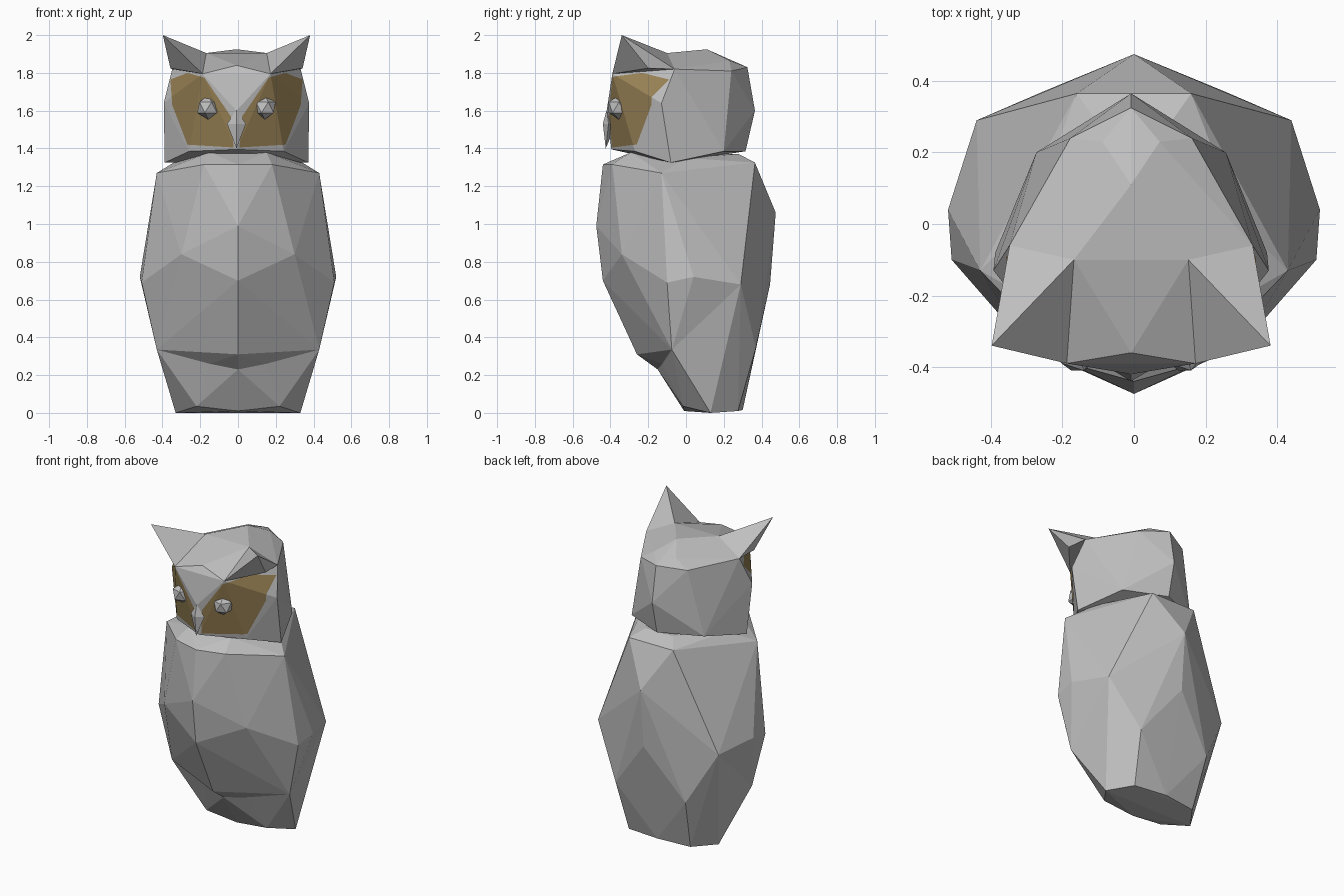
import bpy, bmesh
from mathutils import Vector

if "Cube" in bpy.data.objects:
    bpy.data.objects.remove(bpy.data.objects["Cube"])


def material(name, colour):
    m = bpy.data.materials.new(name)
    m.use_nodes = True
    m.diffuse_color = colour
    m.node_tree.nodes["Principled BSDF"].inputs["Base Color"].default_value = colour
    return m


grey = material("feather grey", (0.52, 0.52, 0.52, 1))
brown = material("face brown", (0.32, 0.225, 0.092, 1))
HEAD_X = -0.008  # the head sits slightly off the body's centre


def mirrored(points):
    """Add the -x twin of every point that is off the centre plane."""
    return points + [(-x, y, z) for x, y, z in points if x]


def hull(points):
    """Faceted convex solid around the points."""
    bm = bmesh.new()
    for p in points:
        bm.verts.new(p)
    res = bmesh.ops.convex_hull(bm, input=bm.verts)
    loose = {g for g in res["geom_interior"] + res["geom_unused"]
             if isinstance(g, bmesh.types.BMVert)}
    bmesh.ops.delete(bm, geom=list(loose), context="VERTS")
    bmesh.ops.recalc_face_normals(bm, faces=bm.faces)
    return bm


def finish(name, bm, x=0.0):
    mesh = bpy.data.meshes.new(name)
    bm.to_mesh(mesh)
    bm.free()
    mesh.materials.append(grey)
    mesh.materials.append(brown)
    ob = bpy.data.objects.new(name, mesh)
    ob.location.x = x
    bpy.context.collection.objects.link(ob)
    return ob


# Points shared by the body and the legs
hip = (0.43, -0.075, 0.335)
rump = (0.255, 0.37, 0.345)
belly_fold = [(0, -0.15, 0.23), (0.15, -0.125, 0.26)]

# Body: neck, shoulders, chest, flanks, back and belly edge
finish("body", hull(mirrored([
    (0.15, -0.29, 1.38), (0.3, 0, 1.35), (0.1, 0.28, 1.37),
    (0, -0.44, 1.315), (0.18, -0.39, 1.315), (0.43, -0.13, 1.27), (0.16, 0.365, 1.325),
    (0, -0.475, 0.99), (0, -0.44, 0.7), (0.3, -0.34, 0.84),
    (0.51, -0.1, 0.69), (0.52, 0.04, 0.72), (0.44, 0.29, 0.68),
    (0, 0.475, 1.06), (0, 0.445, 0.68),
    (0, -0.26, 0.31), hip, rump] + belly_fold)))

# Legs and tail: tapering block under the body
finish("legs_and_tail", hull(mirrored([
    hip, rump, (0.44, 0.29, 0.68), (0, 0.445, 0.68),
    (0, -0.01, 0.01), (0.22, -0.015, 0.035), (0.33, 0.13, 0),
    (0.225, 0.275, 0.01), (0, 0.3, 0.015)] + belly_fold)))

# Head: wide jaw, narrower crown
brow = (0.18, -0.39, 1.795)
crest = (0.16, -0.1, 1.905)
temple = (0.34, -0.06, 1.82)
head = hull(mirrored([
    (0, -0.395, 1.395), (0.25, -0.27, 1.385), (0.38, -0.08, 1.325),
    (0.265, 0.2, 1.385), (0, 0.315, 1.385),
    (0, -0.42, 1.6), (0.385, -0.13, 1.64), (0, 0.365, 1.6),
    brow, (0, -0.36, 1.84), temple,
    (0.17, 0.24, 1.81), (0, 0.325, 1.83),
    crest, (0.08, 0.23, 1.865), (0, 0.11, 1.925)]))

# Brown face discs: cut the outline into the head, then colour what lies inside
outline = [(0.015, 1.405), (0.26, 1.42), (0.34, 1.63), (0.35, 1.765),
           (0.26, 1.8), (0.17, 1.775), (0.03, 1.57)]
for side in (1, -1):
    edges = []
    for (x1, z1), (x2, z2) in zip(outline, outline[1:] + outline[:1]):
        edges.append((Vector((side * x1, 0, z1)),
                      Vector((side * (z2 - z1), 0, x1 - x2)).normalized()))
    for co, no in edges:
        front = [f for f in head.faces if f.calc_center_median().y < -0.05]
        geom = front + list({e for f in front for e in f.edges}) \
            + list({v for f in front for v in f.verts})
        bmesh.ops.bisect_plane(head, geom=geom, plane_co=co, plane_no=no, dist=1e-5)
    for f in head.faces:
        c = f.calc_center_median()
        if c.y < -0.05 and all((c - co).dot(no) < 1e-4 for co, no in edges):
            f.material_index = 1
finish("head", head, HEAD_X)

# Ear tufts
for name, s in (("left", 1), ("right", -1)):
    tuft = [(0.39, -0.34, 2.0), crest, temple, (0.35, -0.2, 1.825), brow, (0.2, -0.1, 1.8)]
    finish(name + "_ear_tuft", hull([(s * x, y, z) for x, y, z in tuft]), HEAD_X)

    # Eyes
    eye = bmesh.new()
    bmesh.ops.create_icosphere(eye, subdivisions=1, radius=0.064)
    bmesh.ops.translate(eye, vec=(s * 0.15, -0.355, 1.617), verts=eye.verts)
    finish(name + "_eye", eye, HEAD_X)

# Beak
finish("beak", hull(mirrored([
    (0, -0.42, 1.605), (0.05, -0.41, 1.53), (0, -0.44, 1.53),
    (0, -0.425, 1.4), (0, -0.37, 1.53)])), HEAD_X)
